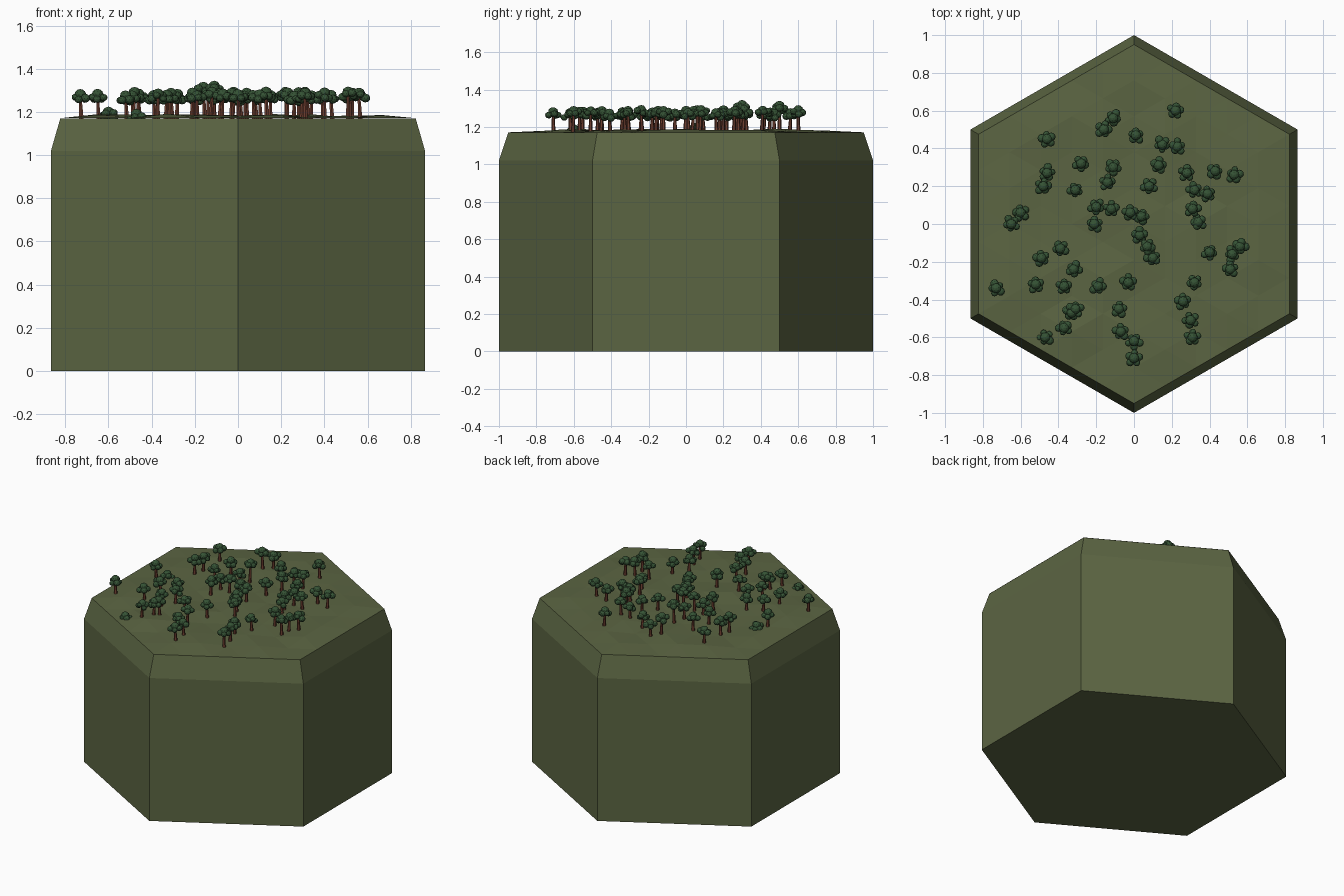
import bpy, bmesh, random
from math import pi, cos, sin
from mathutils import Matrix, Vector

if "Cube" in bpy.data.objects:
    bpy.data.objects.remove(bpy.data.objects["Cube"])

random.seed(7)


def material(name, rgb):
    m = bpy.data.materials.new(name)
    m.diffuse_color = (*rgb, 1)
    m.use_nodes = True
    m.node_tree.nodes["Principled BSDF"].inputs["Base Color"].default_value = m.diffuse_color
    return m


def add_object(name, bm, mat):
    mesh = bpy.data.meshes.new(name)
    bm.to_mesh(mesh)
    bm.free()
    mesh.materials.append(mat)
    ob = bpy.data.objects.new(name, mesh)
    bpy.context.collection.objects.link(ob)
    return ob


def hexagon(radius, z, n=1):
    """Points round a pointy-top hexagon, n per side."""
    corners = [Vector((radius * cos(pi / 6 + k * pi / 3), radius * sin(pi / 6 + k * pi / 3), z))
               for k in range(6)]
    return [corners[k].lerp(corners[(k + 1) % 6], i / n) for k in range(6) for i in range(n)]


grass = material("grass", (0.105, 0.13, 0.055))
leaf = material("leaf", (0.035, 0.085, 0.035))
bark = material("bark", (0.16, 0.05, 0.03))

# Hexagonal tile: straight sides, chamfered rim
bm = bmesh.new()
loops = [[bm.verts.new(p) for p in hexagon(r, z)] for r, z in ((1, 0), (1, 1.02), (0.95, 1.17))]
for a, b in zip(loops, loops[1:]):
    for k in range(6):
        bm.faces.new((a[k], a[(k + 1) % 6], b[(k + 1) % 6], b[k]))
bm.faces.new(loops[0][::-1])
bm.faces.new(loops[2])
add_object("hex_base", bm, grass)

# Uneven grassy top: concentric triangulated rings with gentle random bumps
bm = bmesh.new()
N = 5
rings = [[bm.verts.new((0, 0, 1.185))]]
for n in range(1, N + 1):
    ring = []
    for p in hexagon(0.95 * n / N, 1.171, n):
        if n < N:
            p.z += random.uniform(0.0, 0.02)
        ring.append(bm.verts.new(p))
    rings.append(ring)
for n in range(1, N + 1):
    out, inn = rings[n], rings[n - 1]
    for k in range(6):
        for i in range(n):
            a, b = out[k * n + i], out[(k * n + i + 1) % (6 * n)]
            c = inn[(k * (n - 1) + i) % len(inn)]
            bm.faces.new((a, b, c))
            if i < n - 1:
                bm.faces.new((b, inn[(k * (n - 1) + i + 1) % len(inn)], c))
add_object("grass_surface", bm, grass)

# Tree positions (x, y)
trees = [(-.46, .45), (-.11, .56), (-.16, .50), (.01, .47), (.22, .60), (.15, .42), (.23, .41),
         (.13, .31), (-.28, .32), (-.11, .30), (-.14, .22), (-.46, .27), (-.48, .20), (-.31, .18),
         (.08, .20), (.28, .27), (.43, .28), (.53, .26), (.32, .18), (.39, .16), (.31, .08),
         (.34, .01), (-.60, .06), (-.65, 0), (-.20, .09), (-.12, .08), (-.21, 0), (-.02, .06),
         (.04, .04), (.03, -.06), (.07, -.12), (.10, -.18), (-.39, -.13), (-.49, -.18),
         (-.32, -.24), (-.37, -.33), (-.52, -.32), (-.73, -.34), (-.19, -.33), (-.03, -.31),
         (.40, -.15), (.56, -.12), (.52, -.16), (.51, -.24), (.32, -.31), (.26, -.41),
         (.30, -.51), (.31, -.60), (-.08, -.45), (-.31, -.45), (-.33, -.47), (-.37, -.55),
         (-.47, -.60), (-.07, -.57), (0, -.62), (0, -.71)]
# Trees that sit lower or higher than the rest
lift = {(-.60, .06): -.085, (-.47, -.60): -.095, (-.11, .30): .035, (-.16, .50): .03}

leaves, trunks = bmesh.new(), bmesh.new()
for x, y in trees:
    spin = random.uniform(0, 2 * pi)
    top = Vector((x, y, 1.257 + lift.get((x, y), random.uniform(-.012, .008))))
    # Trunk: slim tapered post leaning slightly under the crown
    foot = Vector((x + 0.006 * cos(spin), y + 0.006 * sin(spin), 1.165))
    length = top.z + 0.012 - foot.z
    if length > 0.04:
        axis = Vector((top.x, top.y, top.z + 0.012)) - foot
        rot = Vector((0, 0, 1)).rotation_difference(axis).to_matrix().to_4x4()
        bmesh.ops.create_cone(trunks, cap_ends=True, segments=6, radius1=0.012, radius2=0.007,
                              depth=axis.length,
                              matrix=Matrix.Translation(foot + axis / 2) @ rot)
    # Crown: a ring of faceted leaf clumps with one on top
    blobs = [(0, 0, 0.028, 0.027)]
    for k in range(5):
        a = spin + k * 2 * pi / 5
        d = random.uniform(0.020, 0.032)
        blobs.append((d * cos(a), d * sin(a), random.uniform(0, 0.024), random.uniform(0.017, 0.023)))
    for dx, dy, dz, r in blobs:
        m = (Matrix.Translation(top + Vector((dx, dy, dz)))
             @ Matrix.Rotation(random.uniform(0, pi), 4, 'Z') @ Matrix.Diagonal((1, 1, 0.9, 1)))
        bmesh.ops.create_icosphere(leaves, subdivisions=2, radius=r, matrix=m)
add_object("tree_crowns", leaves, leaf)
add_object("tree_trunks", trunks, bark)
